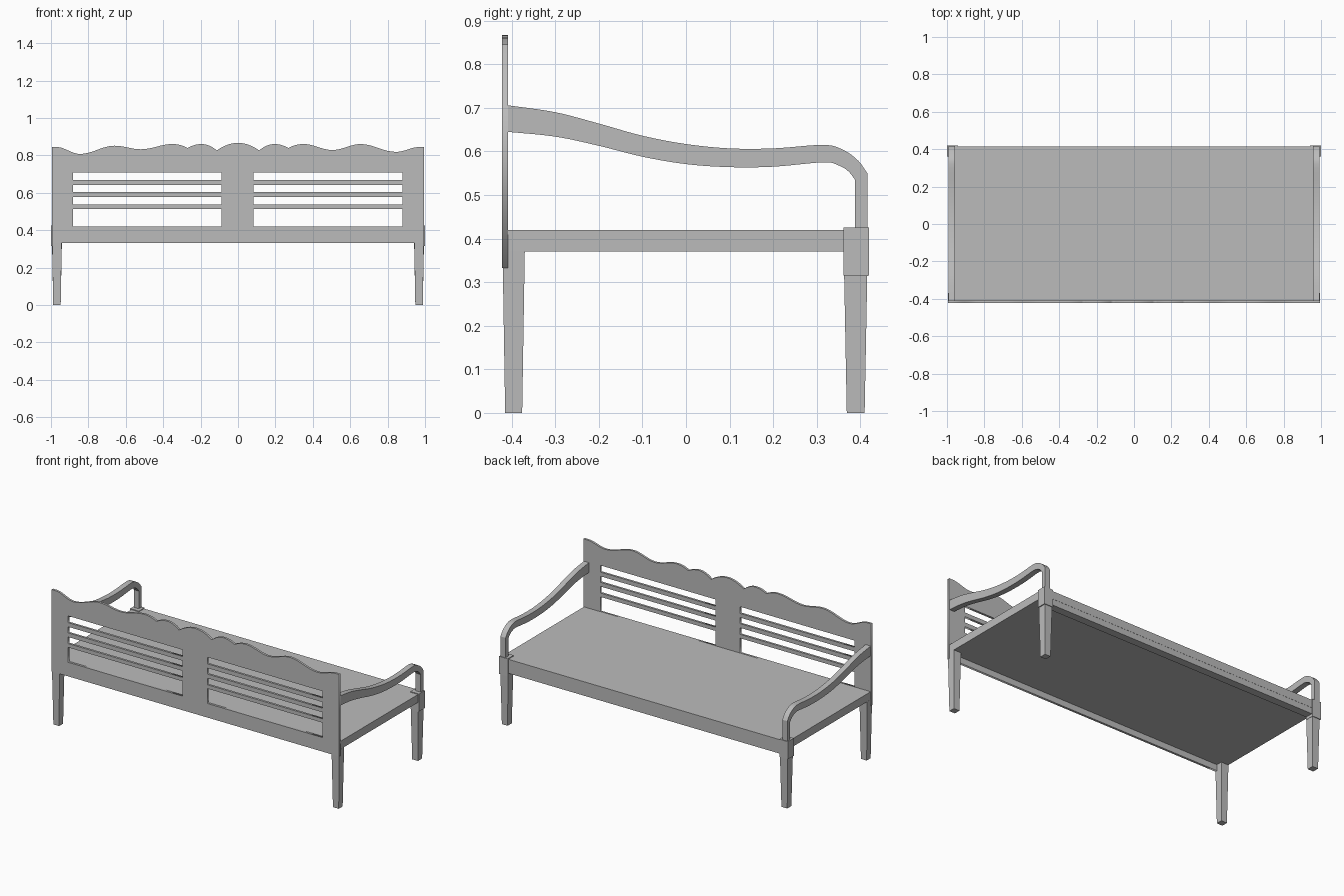
import bpy, bmesh, math

cube = bpy.data.objects.get("Cube")
if cube:
    bpy.data.objects.remove(cube, do_unlink=True)

grey = bpy.data.materials.new("plain grey")
grey.use_nodes = True
GREY = (0.5, 0.5, 0.5, 1)
grey.diffuse_color = GREY
grey.node_tree.nodes["Principled BSDF"].inputs["Base Color"].default_value = GREY


def add_mesh(name, bm):
    bmesh.ops.recalc_face_normals(bm, faces=bm.faces)
    mesh = bpy.data.meshes.new(name)
    bm.to_mesh(mesh)
    bm.free()
    mesh.materials.append(grey)
    obj = bpy.data.objects.new(name, mesh)
    bpy.context.collection.objects.link(obj)
    return obj


def box(name, x, y, z, taper=0.0):
    """Box between ranges; taper pulls in the bottom on every side."""
    bm = bmesh.new()
    bmesh.ops.create_cube(bm, size=1)
    for v in bm.verts:
        t = taper if v.co.z < 0 else 0
        v.co = (x[0] + t if v.co.x < 0 else x[1] - t,
                y[0] + t if v.co.y < 0 else y[1] - t,
                z[0] if v.co.z < 0 else z[1])
    return add_mesh(name, bm)


def smooth_path(points, steps=6):
    """Catmull-Rom curve through 2D points."""
    out = []
    for i in range(len(points) - 1):
        p0, p1, p2 = points[max(i - 1, 0)], points[i], points[i + 1]
        p3 = points[min(i + 2, len(points) - 1)]
        for k in range(steps):
            t = k / steps
            out.append(tuple(
                0.5 * (2 * b + (c - a) * t + (2 * a - 5 * b + 4 * c - d) * t * t
                       + (3 * b - a - 3 * c + d) * t ** 3)
                for a, b, c, d in zip(p0, p1, p2, p3)))
    return out + [points[-1]]


# Scalloped crest: (x, z, is_cusp), smooth between waves and pointed at cusps
crest = [(-0.995, 0.845, 0), (-0.97, 0.845, 0), (-0.845, 0.808, 0), (-0.66, 0.852, 0),
         (-0.52, 0.833, 0), (-0.35, 0.861, 0), (-0.27, 0.84, 1), (-0.195, 0.861, 0),
         (-0.113, 0.827, 1), (0, 0.867, 0), (0.113, 0.827, 1), (0.195, 0.861, 0),
         (0.27, 0.84, 1), (0.35, 0.861, 0), (0.505, 0.829, 0), (0.655, 0.861, 0),
         (0.845, 0.819, 0), (0.97, 0.845, 0), (0.995, 0.845, 0)]
outline = [(-0.995, 0.332)]
for (xa, za, ca), (xb, zb, cb) in zip(crest, crest[1:]):
    for k in range(8):
        t = k / 8
        if cb:
            f = t * t
        elif ca:
            f = 1 - (1 - t) ** 2
        else:
            f = (1 - math.cos(math.pi * t)) / 2
        outline.append((xa + (xb - xa) * t, za + (zb - za) * f))
outline += [(0.995, 0.845), (0.995, 0.332)]

# Backrest panel with slotted openings, the slats being what is left between
loops = [outline]
for x0, x1 in ((-0.881, -0.088), (0.083, 0.879)):
    for z0, z1 in ((0.42, 0.513), (0.537, 0.578), (0.604, 0.642), (0.668, 0.71)):
        loops.append([(x0, z0), (x1, z0), (x1, z1), (x0, z1)])
curve = bpy.data.curves.new("backrest", "CURVE")
curve.dimensions = "2D"
curve.fill_mode = "BOTH"
curve.extrude = 0.007
for loop in loops:
    spline = curve.splines.new("POLY")
    spline.points.add(len(loop) - 1)
    for point, (x, z) in zip(spline.points, loop):
        point.co = (x, z, 0, 1)
    spline.use_cyclic_u = True
curve.materials.append(grey)
backrest = bpy.data.objects.new("backrest", curve)
bpy.context.collection.objects.link(backrest)
backrest.rotation_euler.x = math.pi / 2
backrest.location.y = -0.415
bpy.ops.object.select_all(action="DESELECT")
backrest.select_set(True)
bpy.context.view_layer.objects.active = backrest
bpy.ops.object.convert(target="MESH")

# Seat and the deeper rail under its open edge
box("seat", (-0.993, 0.993), (-0.41, 0.415), (0.37, 0.42))
box("seat_rail", (-0.95, 0.95), (0.365, 0.414), (0.332, 0.372))

# Armrest side profile: upper edge, then lower edge, each running down the post
upper = smooth_path([(-0.41, 0.706), (-0.3, 0.69), (-0.2, 0.664), (-0.1, 0.636),
                     (0, 0.617), (0.1, 0.607), (0.2, 0.607), (0.315, 0.615),
                     (0.36, 0.604), (0.395, 0.579), (0.416, 0.55)])
lower = smooth_path([(-0.41, 0.645), (-0.3, 0.634), (-0.2, 0.613), (-0.1, 0.588),
                     (0, 0.571), (0.1, 0.564), (0.2, 0.565), (0.315, 0.575),
                     (0.35, 0.568), (0.372, 0.555), (0.388, 0.535)])
upper.append((0.416, 0.42))
lower.append((0.388, 0.42))


def armrest(name, x0, x1):
    bm = bmesh.new()
    rows = [[bm.verts.new((x, *p)) for x in (x0, x1) for p in pair]
            for pair in zip(upper, lower)]
    for a, b in zip(rows, rows[1:]):
        for i, j in ((0, 1), (1, 3), (3, 2), (2, 0)):
            bm.faces.new((a[i], a[j], b[j], b[i]))
    for row in (rows[0], rows[-1]):
        bm.faces.new([row[i] for i in (0, 1, 3, 2)])
    obj = add_mesh(name, bm)
    bpy.context.view_layer.objects.active = obj
    bpy.ops.object.select_all(action="DESELECT")
    obj.select_set(True)
    bpy.ops.object.shade_smooth_by_angle(angle=math.radians(30))


# Arms, tapered legs and corner blocks on both sides
for side, s in (("left", 1), ("right", -1)):
    def span(a, b):
        return sorted((s * a, s * b))
    armrest(side + "_armrest", *span(0.958, 0.993))
    box(side + "_back_leg", span(0.942, 0.994), (-0.421, -0.37), (0, 0.371), 0.006)
    box(side + "_front_leg", span(0.942, 0.994), (0.363, 0.416), (0, 0.316), 0.006)
    box(side + "_corner_block", span(0.94, 1.0), (0.362, 0.42), (0.315, 0.425))
